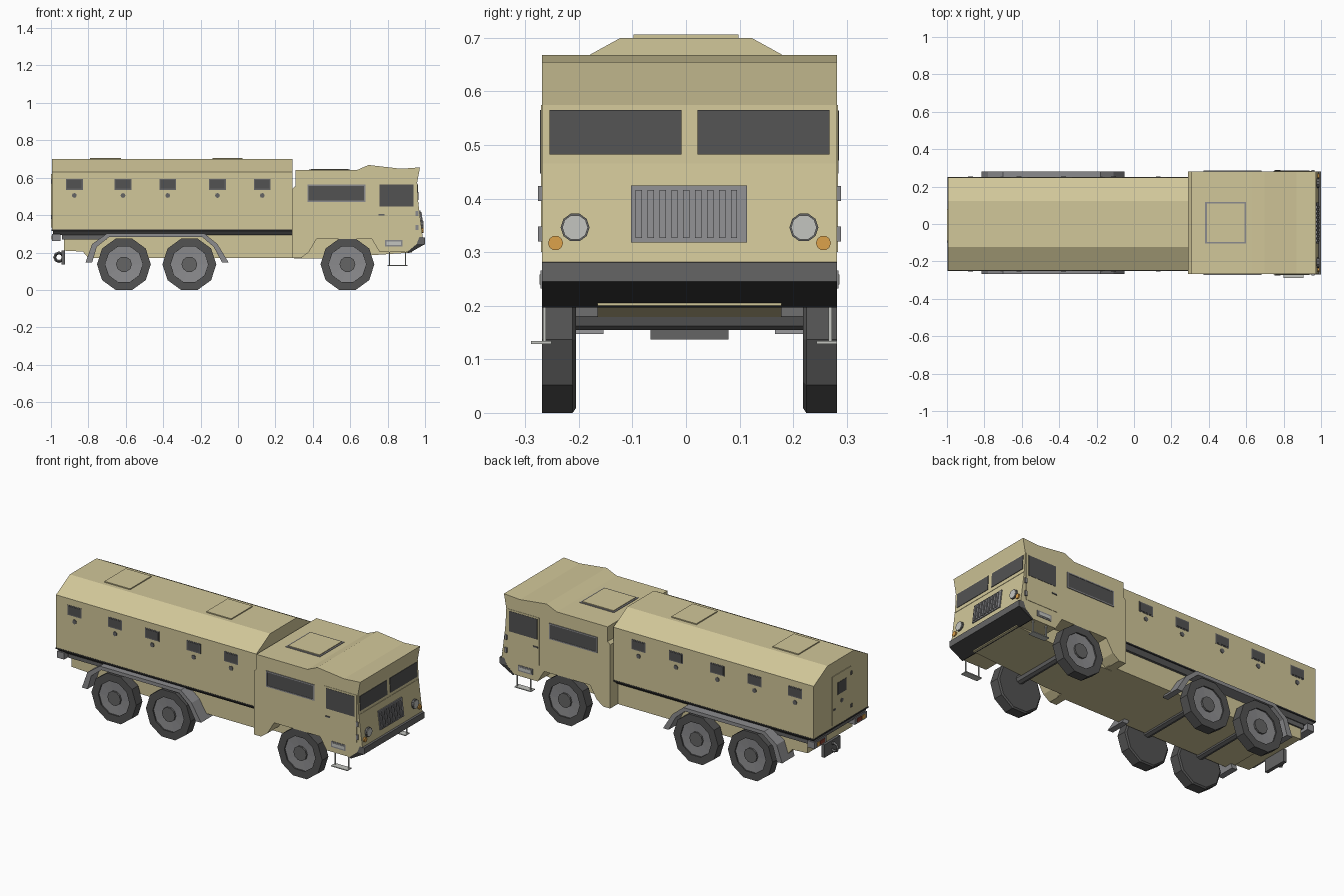
import bpy, bmesh, math
from mathutils import Vector

if "Cube" in bpy.data.objects:
    bpy.data.objects.remove(bpy.data.objects["Cube"])

C = 0.0065  # centre line of cab and running gear


def material(name, r, g, b):
    m = bpy.data.materials.new(name)
    m.diffuse_color = (r, g, b, 1)
    m.use_nodes = True
    m.node_tree.nodes["Principled BSDF"].inputs["Base Color"].default_value = m.diffuse_color
    return m


TAN = material("tan", .64, .57, .32)
GLASS = material("dark_glass", .085, .085, .085)
RUBBER = material("rubber", .085, .085, .085)
STEEL = material("steel", .26, .26, .27)
DARK = material("dark_steel", .13, .13, .13)
BLACK = material("black", .035, .035, .035)
LENS = material("lens", .55, .56, .53)
ORANGE = material("orange", .72, .36, .07)
RED = material("red", .25, .05, .03)


def finish(bm, name, mat):
    bmesh.ops.recalc_face_normals(bm, faces=bm.faces)
    me = bpy.data.meshes.new(name)
    bm.to_mesh(me)
    bm.free()
    me.materials.append(mat)
    ob = bpy.data.objects.new(name, me)
    bpy.context.collection.objects.link(ob)
    return ob


def prism(name, pts, a, b, mat, axis='y'):
    """Extrude a profile (xz along y, or yz along x) from a to b."""
    bm = bmesh.new()
    put = (lambda p, d: (p[0], d, p[1])) if axis == 'y' else (lambda p, d: (d, p[0], p[1]))
    face = bm.faces.new([bm.verts.new(put(p, a)) for p in pts])
    ext = bmesh.ops.extrude_face_region(bm, geom=[face])
    shift = Vector((0, b - a, 0)) if axis == 'y' else Vector((b - a, 0, 0))
    bmesh.ops.translate(bm, vec=shift, verts=[v for v in ext['geom'] if isinstance(v, bmesh.types.BMVert)])
    return finish(bm, name, mat)


def box(name, x0, x1, y0, y1, z0, z1, mat):
    return prism(name, [(x0, z0), (x1, z0), (x1, z1), (x0, z1)], y0, y1, mat)


def lathe(name, rings, centre, axis, mat, n=10):
    """Stack rings of (radius, distance along axis) and cap both ends."""
    bm = bmesh.new()
    loops = []
    for r, d in rings:
        loop = []
        for k in range(n):
            c, s = r * math.cos(math.tau * k / n), r * math.sin(math.tau * k / n)
            off = (c, d, s) if axis == 'y' else (d, c, s)
            loop.append(bm.verts.new(Vector(centre) + Vector(off)))
        loops.append(loop)
    for p, q in zip(loops, loops[1:]):
        for k in range(n):
            bm.faces.new((p[k], p[k - 1], q[k - 1], q[k]))
    bm.faces.new(loops[0])
    bm.faces.new(loops[-1])
    return finish(bm, name, mat)


def frame(name, x0, x1, z0, z1, y0, y1, t, mat):
    """Four thin bars around a side opening."""
    box(name + "_top", x0 - t, x1 + t, y0, y1, z1, z1 + t, mat)
    box(name + "_bottom", x0 - t, x1 + t, y0, y1, z0 - t, z0, mat)
    box(name + "_rear", x0 - t, x0, y0, y1, z0, z1, mat)
    box(name + "_front", x1, x1 + t, y0, y1, z0, z1, mat)


# Passenger body with sloped roof edges
body = [(-.249, .32), (.249, .32), (.249, .63), (.122, .70), (-.122, .70), (-.249, .63)]
prism("passenger_body", body, -.995, .292, TAN, 'x')
box("body_seam", -.997, .292, -.251, .251, .316, .324, BLACK)
prism("body_skirt", [(-.225, .295), (.225, .295), (.247, .318), (-.247, .318)], -.99, .292, DARK, 'x')
for x0, x1 in ((-.79, -.625), (-.135, .025)):
    box("roof_hatch", x0, x1, -.098, .098, .698, .706, TAN)

# Rear door with window, port, handle and hinges
box("rear_door", -.9985, -.99, -.09, .08, .335, .62, TAN)
box("rear_door_window", -1.0, -.99, -.045, .035, .50, .57, GLASS)
lathe("rear_door_port", [(.013, 0), (.013, .01)], (-1.0, -.005, .455), 'x', DARK, 8)
box("rear_door_handle", -1.0, -.99, .05, .07, .42, .43, DARK)
for z in (.38, .57):
    box("rear_door_hinge", -1.0, -.99, -.10, -.085, z, z + .02, DARK)

# Hull below the body
prism("rear_hull", [(-.80, .17), (.34, .17), (.34, .298), (-.93, .298), (-.93, .21), (-.83, .205)],
      C - .205, C + .205, TAN)
prism("front_hull", [(.30, .168), (.45, .168), (.93, .2), (.93, .3), (.30, .3)], C - .172, C + .172, TAN)

# Cab profile with wheel arch
cab = [(.29, .17), (.335, .17), (.377, .20), (.42, .272), (.715, .272), (.757, .203), (.92, .203),
       (.988, .28), (.964, .465), (.958, .575), (.973, .655), (.87, .648), (.698, .668),
       (.634, .64), (.307, .64), (.307, .555), (.29, .54)]
prism("cab", cab, C - .275, C + .275, TAN)
box("cab_roof_hatch_rim", .38, .60, C - .112, C + .112, .638, .643, STEEL)
box("cab_roof_hatch", .389, .591, C - .103, C + .103, .638, .647, TAN)

# Bumper
prism("bumper_upper", [(.97, .283), (1.0, .281), (1.0, .245), (.955, .245)], C - .2755, C + .2755, DARK)
prism("bumper_lower", [(.955, .245), (1.0, .245), (.915, .197), (.905, .203)], C - .2755, C + .2755, BLACK)


def front_x(z):
    """x of the lower cab front at height z."""
    return .988 - (z - .28) * .024 / .185


def front_slab(name, y0, y1, z0, z1, out, mat):
    a, b = front_x(z0), front_x(z1)
    prism(name, [(a - .01, z0), (a + out, z0), (b + out, z1), (b - .01, z1)], y0, y1, mat)


# Front face: windscreens, seam, grille, lights
for s in (-1, 1):
    ys = sorted((C + s * .0145, C + s * .261))
    prism("windscreen", [(.95, .482), (.966, .482), (.9615, .565), (.95, .565)], *ys, GLASS)
    lathe("headlight", [(.027, -.015), (.027, .008)], (.981, C + s * .2135, .346), 'x', DARK)
    lathe("headlight_lens", [(.024, 0), (.024, .011)], (.981, C + s * .2135, .346), 'x', LENS)
    lathe("turn_signal", [(.014, -.01), (.014, .008)], (.984, C + s * .25, .317), 'x', ORANGE)
front_slab("front_seam", C - .275, C + .275, .459, .464, .002, TAN)
front_slab("grille_panel", -.103, .114, .318, .424, .006, STEEL)
for k in range(9):
    y = -.088 + k * .0222
    front_slab("grille_slat", y - .006, y + .006, .326, .416, .011, LENS if k < 0 else STEEL)

# Parts on both flanks
for s in (-1, 1):
    def span(a, b, c=C):
        return sorted((c + s * a, c + s * b))

    # Body windows and ports
    for x in (-.875, -.615, -.376, -.11, .13):
        box("body_window_rim", x - .045, x + .045, *span(.24, .2505, 0), .535, .593, DARK)
        box("body_window", x - .039, x + .039, *span(.24, .252, 0), .541, .587, GLASS)
        lathe("firing_port", [(.013, 0), (.013, s * .004)], (x, s * .249, .505), 'y', DARK, 8)

    # Cab door, windows, handle, hinges
    box("cab_door", .745, .952, *span(.27, .277), .30, .575, TAN)
    box("cab_door_window", .757, .938, *span(.27, .2785), .447, .565, GLASS)
    box("door_handle", .752, .782, *span(.27, .281), .398, .405, DARK)
    box("crew_window", .378, .674, *span(.27, .277), .478, .556, GLASS)
    frame("crew_window_frame", .378, .674, .478, .556, *span(.27, .279), .007, STEEL)
    for z in (.395, .32):
        box("door_hinge", .950, .964, *span(.27, .2825), z, z + .028, STEEL)
    box("step_recess", .787, .88, *span(.27, .278), .232, .266, STEEL)
    box("step_grip", .795, .872, *span(.27, .280), .240, .258, LENS)

    # Hanging step
    yl = -.27 if s < 0 else .263
    box("step_tread", .80, .905, yl - .019, yl + .019, .129, .134, LENS)
    for x in (.807, .893):
        box("step_leg", x, x + .006, yl + .003, yl + .009, .13, .21, LENS)

    # Rear fender over both axles
    fender = [(-.815, .147), (-.78, .245), (-.70, .302), (-.18, .302), (-.11, .245), (-.05, .147),
              (-.085, .147), (-.13, .23), (-.19, .282), (-.69, .282), (-.755, .23), (-.78, .147)]
    prism("rear_fender", fender, *span(.16, .275), STEEL)

    # Wheels
    for x in (-.61, -.26, .585):
        c = (x, C + s * .212, .137)
        lathe("tyre", [(.135, 0), (.144, s * .006), (.144, s * .063), (.10, s * .063), (.10, s * .045)],
              c, 'y', RUBBER)
        lathe("wheel_rim", [(.10, s * .045), (.10, s * .055), (.045, s * .052)], c, 'y', STEEL)
        lathe("wheel_hub", [(.042, s * .05), (.042, s * .062)], c, 'y', DARK)

    # Rear corner light units
    box("rear_light_housing", -.995, -.95, *span(.13, .24, 0), .262, .30, STEEL)
    box("tail_light", -.998, -.99, *span(.15, .19, 0), .27, .292, RED)
    box("rear_turn_signal", -.998, -.99, *span(.195, .22, 0), .27, .292, ORANGE)
    box("rear_bracket", -.94, -.70, *span(.12, .22, 0), .27, .30, DARK)

# Axles
for x in (-.61, -.26, .585):
    lathe("axle", [(.025, -.215), (.025, .215)], (x, C, .18), 'y', DARK, 8)

# Tow hitch
box("hitch_block", -.945, -.925, C - .073, C + .073, .137, .212, DARK)
bpy.ops.mesh.primitive_torus_add(location=(-.957, C, .175), rotation=(math.pi / 2, 0, 0),
                                 major_segments=8, minor_segments=4, major_radius=.023, minor_radius=.008)
ring = bpy.context.object
ring.name = "hitch_ring"
ring.data.materials.append(DARK)
